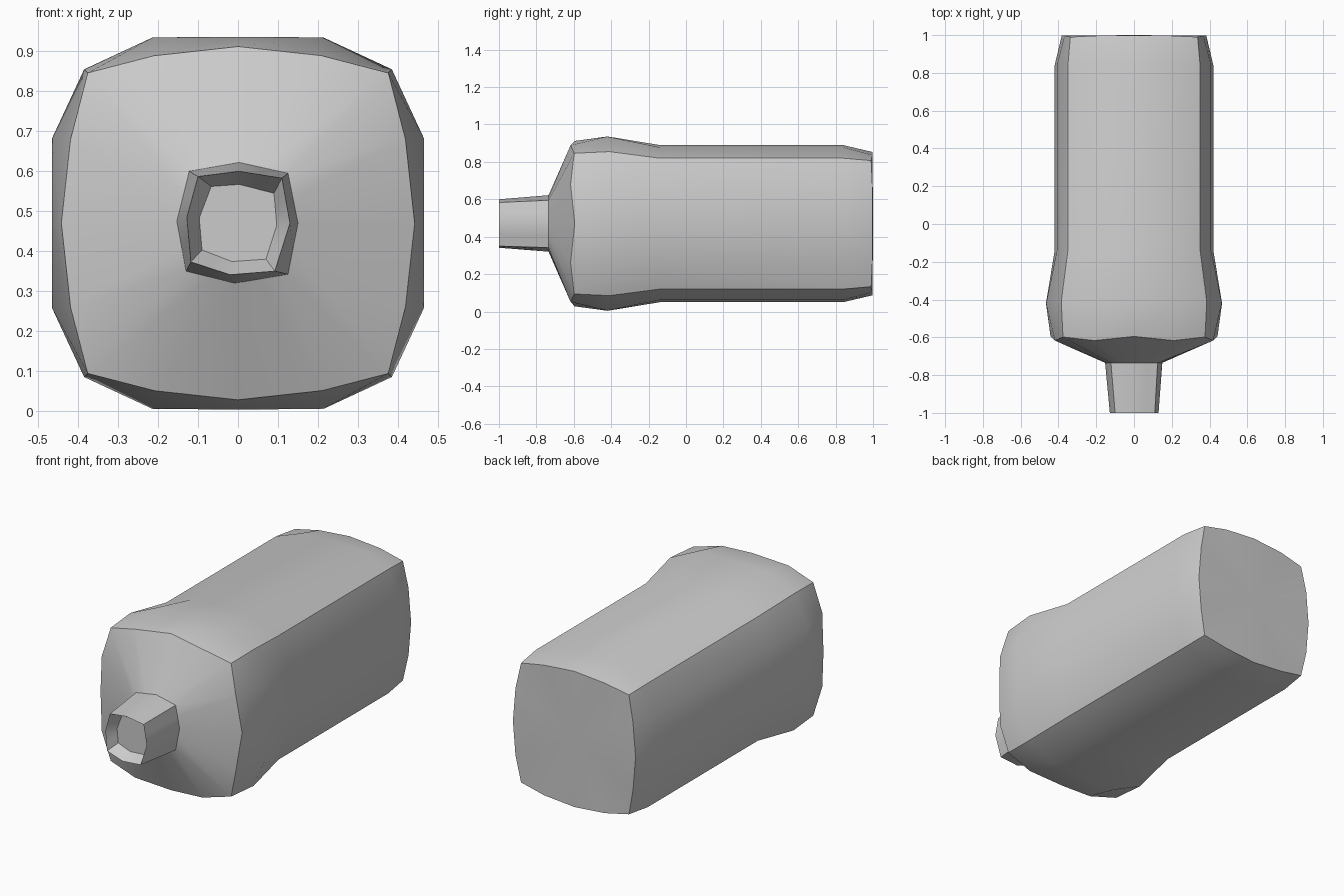
import bpy, bmesh, math
from mathutils import Vector

if "Cube" in bpy.data.objects:
    bpy.data.objects.remove(bpy.data.objects["Cube"])

ZC = 0.47  # height of the bottle axis


def square_ring(mid, quarter, corner):
    """Sixteen points of a rounded square; each argument is (out, along, y)."""
    pts = []
    for k in range(4):
        c, s = round(math.cos(k * math.pi / 2)), round(math.sin(k * math.pi / 2))
        side = [(mid[0], 0, mid[1]),
                (quarter[0], quarter[1], quarter[2]),
                (corner[0], corner[0], corner[1]),
                (quarter[1], quarter[0], quarter[2])]
        for u, v, y in side:
            pts.append(Vector((u * c - v * s, y, ZC + u * s + v * c)))
    return pts


def neck_ring(points, y):
    """Eight given (x, z) points with a midpoint added to every side."""
    pts = []
    for i, (x, z) in enumerate(points):
        x2, z2 = points[(i + 1) % len(points)]
        pts.append(Vector((x, y, z)))
        pts.append(Vector(((x + x2) / 2, y, (z + z2) / 2)))
    return pts


neck_base = [(0.15, 0.47), (0.125, 0.595), (0.003, 0.622), (-0.122, 0.6),
             (-0.153, 0.475), (-0.13, 0.35), (-0.008, 0.32), (0.125, 0.342)]
neck_rim = [(0.13, 0.47), (0.11, 0.583), (0.003, 0.6), (-0.1, 0.587),
            (-0.128, 0.485), (-0.118, 0.373), (-0.02, 0.341), (0.092, 0.35)]
neck_floor = [(0.097, 0.465), (0.09, 0.545), (0.003, 0.567), (-0.067, 0.562),
              (-0.097, 0.483), (-0.09, 0.403), (-0.015, 0.374), (0.07, 0.38)]

rings = [
    # back end, straight body, shoulder bulge, front edge
    square_ring((0.383, 0.997), (0.367, 0.19, 0.997), (0.337, 0.99)),
    square_ring((0.42, 0.84), (0.408, 0.195, 0.84), (0.35, 0.84)),
    square_ring((0.42, -0.14), (0.408, 0.195, -0.14), (0.35, -0.14)),
    square_ring((0.466, -0.42), (0.465, 0.213, -0.42), (0.385, -0.41)),
    square_ring((0.442, -0.595), (0.419, 0.21, -0.617), (0.376, -0.598)),
    # hollow neck
    neck_ring(neck_base, -0.735),
    neck_ring(neck_rim, -1.0),
    neck_ring(neck_floor, -0.94),
]

bm = bmesh.new()
loops = [[bm.verts.new(p) for p in ring] for ring in rings]
for a, b in zip(loops, loops[1:]):
    for i in range(16):
        j = (i + 1) % 16
        bm.faces.new((a[i], a[j], b[j], b[i]))

# Closed ends: bottle base and neck recess
for loop, y in ((loops[0], 1.0), (loops[-1], -0.94)):
    centre = bm.verts.new((0, y, ZC))
    for i in range(16):
        bm.faces.new((loop[i], loop[(i + 1) % 16], centre))

bmesh.ops.recalc_face_normals(bm, faces=bm.faces[:])
mesh = bpy.data.meshes.new("bottle")
bm.to_mesh(mesh)
bm.free()
bottle = bpy.data.objects.new("bottle", mesh)
bpy.context.collection.objects.link(bottle)

# Smooth sides with crisp corner lines
bpy.context.view_layer.objects.active = bottle
bottle.select_set(True)
bpy.ops.object.shade_smooth_by_angle(angle=math.radians(30))
